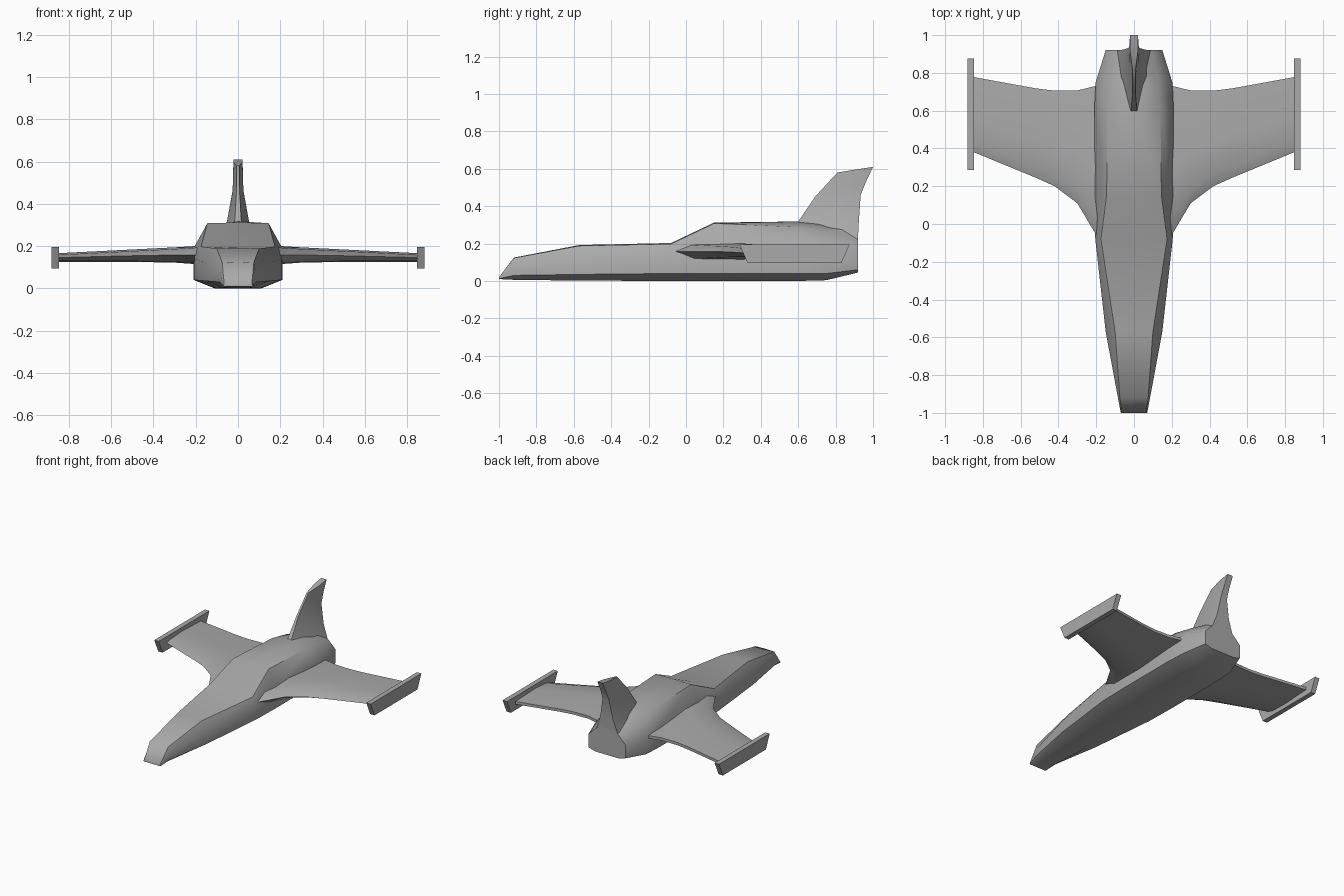
import bpy, bmesh, math

if "Cube" in bpy.data.objects:
    bpy.data.objects.remove(bpy.data.objects["Cube"])

grey = bpy.data.materials.new("hull_grey")
grey.diffuse_color = (0.4, 0.4, 0.4, 1)
grey.use_nodes = True
grey.node_tree.nodes["Principled BSDF"].inputs["Base Color"].default_value = grey.diffuse_color


def loft(name, rings, angle=50, mirror=False):
    """Skin closed rings of equal point count, cap both ends."""
    bm = bmesh.new()
    loops = [[bm.verts.new(p) for p in r] for r in rings]
    n = len(rings[0])
    for a, b in zip(loops, loops[1:]):
        for i in range(n):
            j = (i + 1) % n
            bm.faces.new((a[i], a[j], b[j], b[i]))
    bm.faces.new(loops[0][::-1])
    bm.faces.new(loops[-1])
    bmesh.ops.recalc_face_normals(bm, faces=bm.faces)
    if mirror:
        geo = bmesh.ops.duplicate(bm, geom=bm.verts[:] + bm.edges[:] + bm.faces[:])["geom"]
        for v in [g for g in geo if isinstance(g, bmesh.types.BMVert)]:
            v.co.x *= -1
        bmesh.ops.reverse_faces(bm, faces=[g for g in geo if isinstance(g, bmesh.types.BMFace)])
    me = bpy.data.meshes.new(name)
    bm.to_mesh(me)
    bm.free()
    me.materials.append(grey)
    ob = bpy.data.objects.new(name, me)
    bpy.context.collection.objects.link(ob)
    bpy.ops.object.select_all(action='DESELECT')
    ob.select_set(True)
    bpy.context.view_layer.objects.active = ob
    bpy.ops.object.shade_smooth_by_angle(angle=math.radians(angle))
    return ob


def hull_ring(y, xb, zb, xs, zl, zu, xt, zt, zc):
    """Symmetric section: keel, lower side, upper side, shoulder, spine."""
    half = [(xb, zb), (xs, zl), (xs, zu), (xt, zt)]
    return ([(x, y, z) for x, z in half] + [(0, y, zc)]
            + [(-x, y, z) for x, z in reversed(half)])


# Fuselage with raised rear deck
loft("fuselage", [hull_ring(*s) for s in (
    (-1.00, .065, .010, .070, .012, .016, .065, .020, .020),
    (-0.92, .055, .006, .085, .030, .080, .075, .123, .125),
    (-0.57, .070, .002, .150, .035, .120, .100, .188, .192),
    (-0.08, .105, .000, .205, .040, .140, .175, .198, .203),
    (0.15, .110, .000, .210, .040, .190, .145, .308, .312),
    (0.60, .110, .000, .210, .040, .190, .140, .288, .318),
    (0.75, .105, .004, .203, .040, .180, .130, .262, .310),
    (0.92, .095, .045, .150, .060, .160, .095, .215, .290))])


# Wings, blended at the root
def wing_ring(x, le, te, zb, zt):
    c, m = te - le, (zb + zt) / 2
    return [(x, le, m), (x, le + .12 * c, zt - .008), (x, le + .45 * c, zt),
            (x, te, m + .012), (x, te, m - .008),
            (x, le + .45 * c, zb), (x, le + .12 * c, zb + .004)]


loft("wings", [wing_ring(*s) for s in (
    (0.10, -.15, .74, .10, .210),
    (0.205, -.05, .73, .115, .200),
    (0.30, .11, .707, .122, .194),
    (0.42, .20, .706, .124, .188),
    (0.52, .245, .718, .125, .183),
    (0.86, .385, .78, .125, .166))], mirror=True)

# Wingtip plates
plate = ((.285, .195), (.875, .195), (.83, .095), (.33, .095))
loft("wingtip_plates", [[(x, y, z) for y, z in plate] for x in (.846, .882)],
     angle=30, mirror=True)


# Swept tail fin, flared into the deck
def fin_ring(yf, zf, yb, zb, t):
    ym, zm = yf * .4 + yb * .6, zf * .4 + zb * .6
    return [(.3 * t, yf, zf), (t, ym, zm), (t, yb, zb),
            (-t, yb, zb), (-t, ym, zm), (-.3 * t, yf, zf)]


loft("tail_fin", [fin_ring(*s) for s in (
    (.50, .20, .918, .20, .095),
    (.60, .318, .924, .318, .052),
    (.69, .45, .934, .46, .026),
    (.745, .51, .96, .525, .023),
    (.81, .58, 1.0, .61, .022))])
